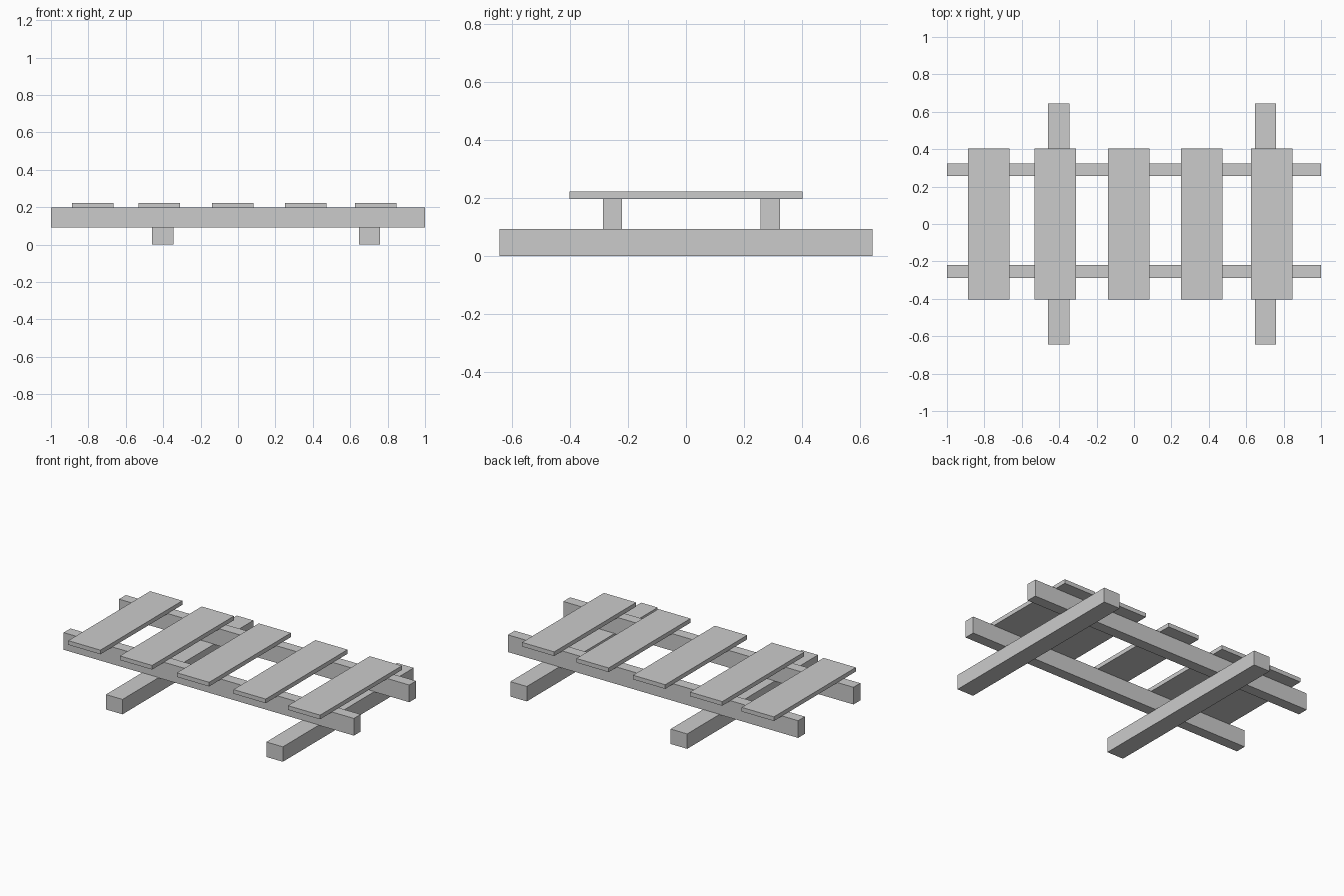
import bpy

if "Cube" in bpy.data.objects:
    bpy.data.objects.remove(bpy.data.objects["Cube"])


def box(name, x, y, z):
    """Axis-aligned box from (min, max) ranges."""
    spans = (x, y, z)
    bpy.ops.mesh.primitive_cube_add(size=1, location=[(a + b) / 2 for a, b in spans])
    ob = bpy.context.object
    ob.name = name
    ob.scale = [b - a for a, b in spans]
    bpy.ops.object.transform_apply(location=False, rotation=False, scale=True)
    return ob


# Ground bearers running front to back
for i, x in enumerate((-0.402, 0.703)):
    box(f"bearer_{i + 1}", (x - 0.057, x + 0.057), (-0.644, 0.644), (0, 0.093))

# Long rails resting on the bearers
for name, y in (("front_rail", -0.254), ("back_rail", 0.291)):
    box(name, (-1, 1), (y - 0.0335, y + 0.0335), (0.091, 0.198))

# Deck planks across the rails
for i, x in enumerate((-0.777, -0.421, -0.028, 0.362, 0.737)):
    box(f"plank_{i + 1}", (x - 0.111, x + 0.111), (-0.403, 0.403), (0.196, 0.222))
